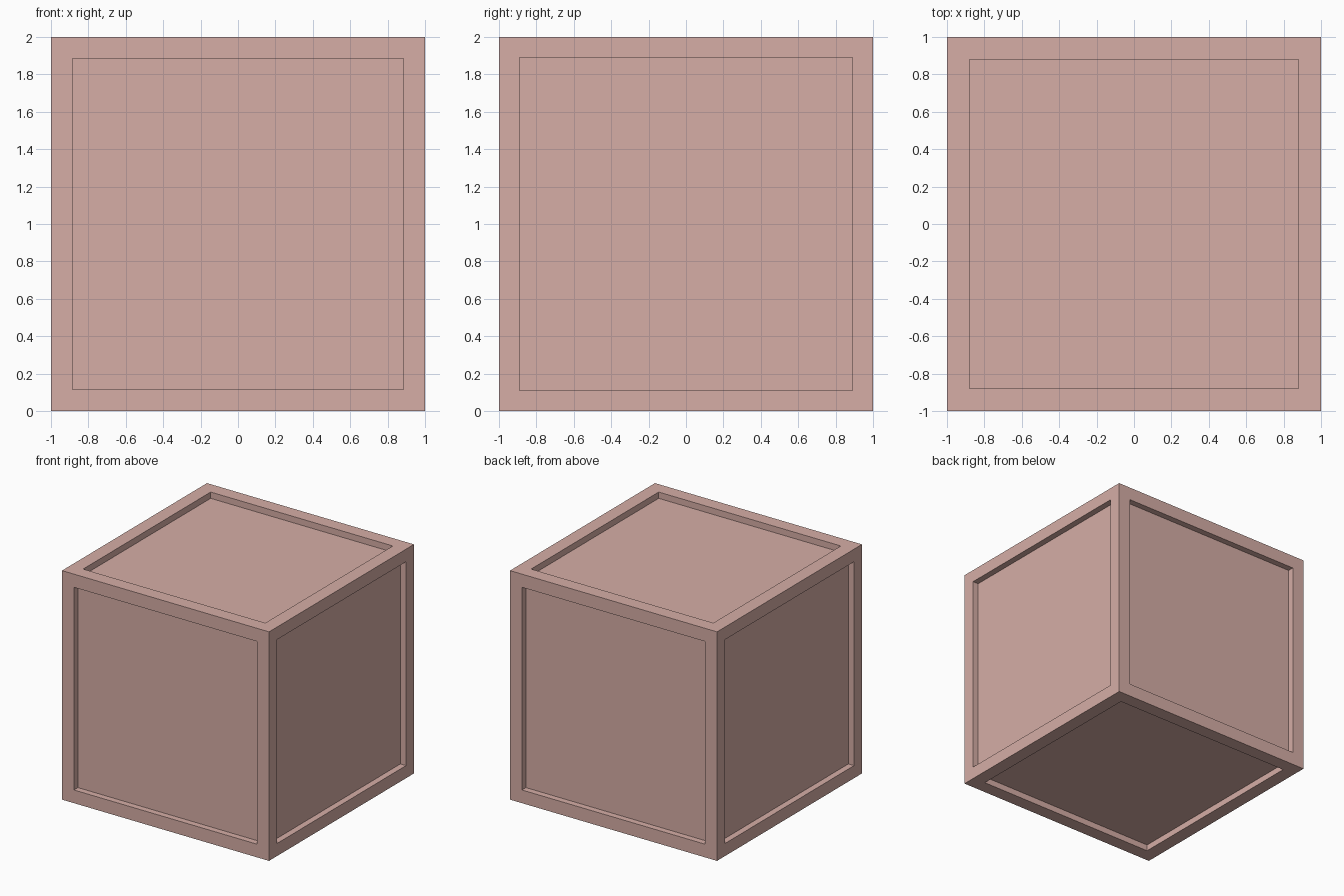
import bpy, bmesh
from mathutils import Matrix

if "Cube" in bpy.data.objects:
    bpy.data.objects.remove(bpy.data.objects["Cube"])

DEPTH = 0.055                      # how far each panel sits below its frame
BORDER = (0.11, 0.115, 0.12)       # frame width on the x, y and z facing sides

mat = bpy.data.materials.new("dusty_pink")
mat.diffuse_color = (0.67, 0.42, 0.38, 1)
mat.use_nodes = True
mat.node_tree.nodes["Principled BSDF"].inputs["Base Color"].default_value = mat.diffuse_color

# Solid cube standing on the ground
bm = bmesh.new()
bmesh.ops.create_cube(bm, size=2, matrix=Matrix.Translation((0, 0, 1)))

# Frame border and straight-walled recessed panel on every side
for face in list(bm.faces):
    normal = face.normal.copy()
    axis = max(range(3), key=lambda i: abs(normal[i]))
    bmesh.ops.inset_individual(bm, faces=[face], thickness=BORDER[axis], use_even_offset=True)
    panel = bmesh.ops.extrude_discrete_faces(bm, faces=[face])["faces"][0]
    bmesh.ops.translate(bm, verts=panel.verts, vec=-normal * DEPTH)

bmesh.ops.recalc_face_normals(bm, faces=bm.faces)
mesh = bpy.data.meshes.new("panelled_crate")
bm.to_mesh(mesh)
bm.free()
mesh.materials.append(mat)
crate = bpy.data.objects.new("panelled_crate", mesh)
bpy.context.collection.objects.link(crate)
